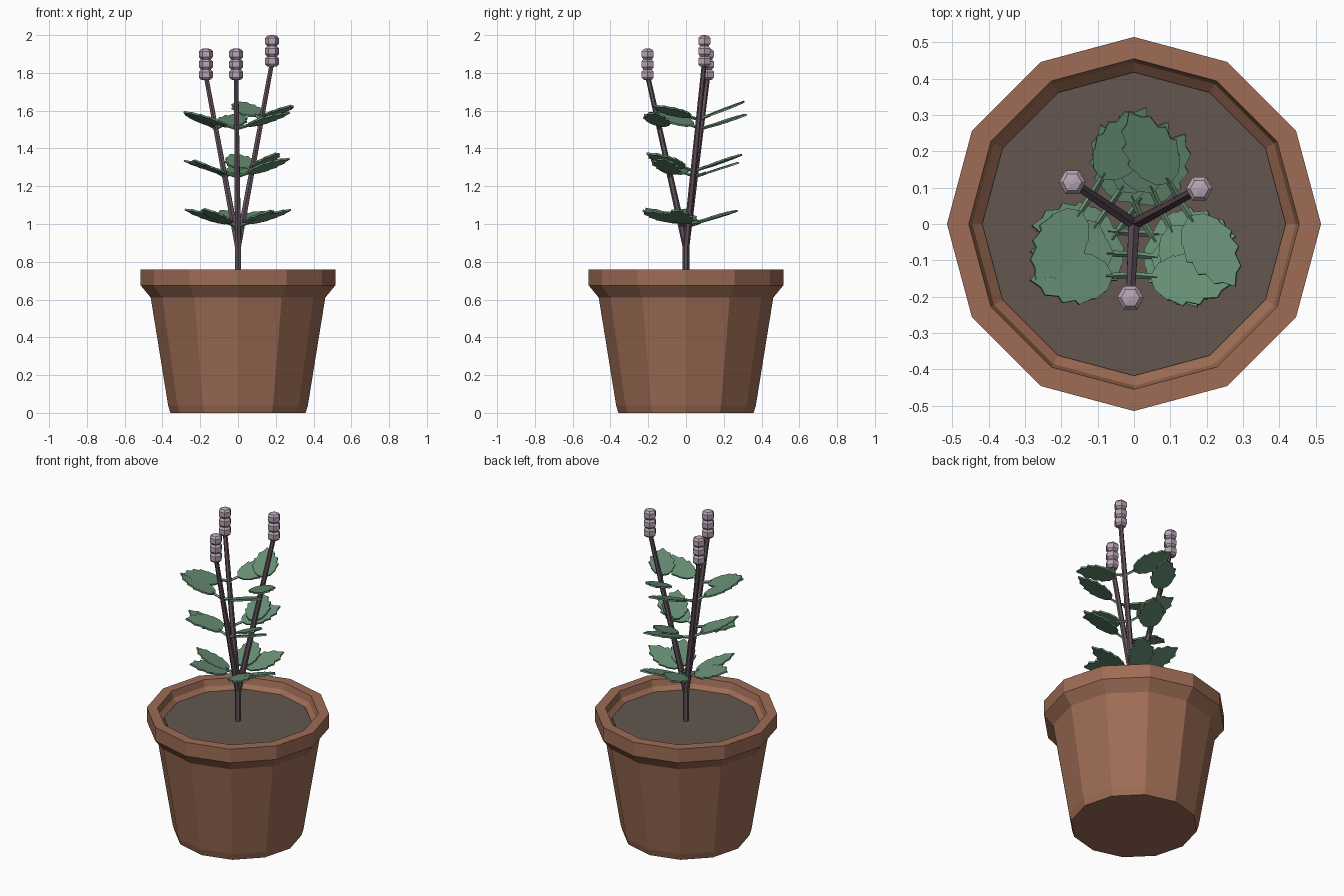
import bpy, bmesh, math, random
from mathutils import Vector, Matrix

if "Cube" in bpy.data.objects:
    bpy.data.objects.remove(bpy.data.objects["Cube"])

random.seed(4)


def material(name, rgb):
    m = bpy.data.materials.new(name)
    m.diffuse_color = (*rgb, 1)
    m.use_nodes = True
    m.node_tree.nodes["Principled BSDF"].inputs["Base Color"].default_value = m.diffuse_color
    return m


TERRACOTTA = material("terracotta", (0.34, 0.15, 0.09))
SOIL = material("soil", (0.125, 0.095, 0.078))
BARK = material("purple_stem", (0.125, 0.085, 0.105))
GREEN = material("leaf_green", (0.14, 0.28, 0.18))
LILAC = material("pale_lilac", (0.48, 0.38, 0.46))


def finish(name, bm, mat):
    bmesh.ops.recalc_face_normals(bm, faces=bm.faces)
    me = bpy.data.meshes.new(name)
    bm.to_mesh(me)
    bm.free()
    me.materials.append(mat)
    ob = bpy.data.objects.new(name, me)
    bpy.context.collection.objects.link(ob)
    return ob


def lathe(bm, profile, sides, centre=(0, 0, 0), caps=True):
    """Stack rings of (radius, z) and cap both ends."""
    c = Vector(centre)
    rings = []
    for r, z in profile:
        rings.append([bm.verts.new(c + Vector((r * math.cos(a), r * math.sin(a), z)))
                      for a in (2 * math.pi * i / sides for i in range(sides))])
    for lo, hi in zip(rings, rings[1:]):
        for i in range(sides):
            j = (i + 1) % sides
            bm.faces.new((lo[i], lo[j], hi[j], hi[i]))
    if caps:
        bm.faces.new(rings[0])
        bm.faces.new(rings[-1])


def tube(bm, a, b, r1, r2, sides):
    """Tapered rod between two points."""
    a, b = Vector(a), Vector(b)
    rot = (b - a).to_track_quat('Z', 'Y').to_matrix().to_4x4()
    bmesh.ops.create_cone(bm, cap_ends=True, segments=sides, radius1=r1, radius2=r2,
                          depth=(b - a).length,
                          matrix=Matrix.Translation((a + b) / 2) @ rot)


# Pot: twelve-sided shell with a thick rim
bm = bmesh.new()
lathe(bm, [(0.358, 0), (0.37, 0.04), (0.462, 0.61), (0.515, 0.675), (0.515, 0.76),
           (0.455, 0.76), (0.445, 0.72), (0.415, 0.69)], 12)
finish("pot", bm, TERRACOTTA)

# Soil disc
bm = bmesh.new()
lathe(bm, [(0.41, 0.67), (0.418, 0.70)], 12)
finish("soil", bm, SOIL)

# Trunk
FORK = Vector((0, 0, 0.88))
bm = bmesh.new()
tube(bm, (0, 0, 0.69), FORK + Vector((0, 0, 0.03)), 0.018, 0.018, 6)
finish("trunk", bm, BARK)


def add_leaf(bm, base, yaw, tilt, roll):
    """Petiole and serrated flat blade, built along local x."""
    mat = (Matrix.Translation(base) @ Matrix.Rotation(yaw, 4, 'Z')
           @ Matrix.Rotation(-tilt, 4, 'Y') @ Matrix.Rotation(roll, 4, 'X'))
    tube(bm, base, mat @ Vector((0.075, 0, 0)), 0.009, 0.008, 4)
    start, length, width, n = 0.055, 0.24, 0.074, 10
    side = []
    for i in range(1, n):
        t = i / n
        w = width * math.sin(math.pi * t ** 0.8) ** 0.75
        tooth = i % 2 == 0
        side.append((start + length * t + (0.008 if tooth else -0.006),
                     w * (1.03 if tooth else 0.88)))
    outline = ([(start, 0)] + side + [(start + length, 0)]
               + [(x, -y) for x, y in reversed(side)])
    low = [bm.verts.new(mat @ Vector((x, y, -0.005))) for x, y in outline]
    top = [bm.verts.new(mat @ Vector((x, y, 0.005))) for x, y in outline]
    bm.faces.new(low)
    bm.faces.new(top)
    for i in range(len(low)):
        j = (i + 1) % len(low)
        bm.faces.new((low[i], low[j], top[j], top[i]))


# Three branches, each with three pairs of leaves and a beaded flower spike
TIPS = {"right": (0.18, 0.097, 1.855), "left": (-0.17, 0.115, 1.785),
        "front": (-0.01, -0.203, 1.785)}
for name, tip in TIPS.items():
    tip = Vector(tip)
    bm = bmesh.new()
    tube(bm, FORK, tip, 0.018, 0.013, 6)
    finish(name + "_branch", bm, BARK)

    # Leaves stand sideways from the branch
    heading = math.atan2(tip.y, tip.x)
    bm = bmesh.new()
    for t in (0.12, 0.41, 0.69):
        for s in (-1, 1):
            add_leaf(bm, FORK.lerp(tip, t), heading + s * math.radians(88 + random.uniform(-4, 4)),
                     math.radians(17 + random.uniform(-3, 3)),
                     math.radians(s * -10 + random.uniform(-4, 4)))
    finish(name + "_leaves", bm, GREEN)

    # Flower beads
    bm = bmesh.new()
    for k in range(3):
        lathe(bm, [(0.006, -0.029), (0.026, -0.027), (0.037, -0.015), (0.037, 0.015),
                   (0.026, 0.027), (0.006, 0.031)], 6, tip + Vector((0, 0, 0.006 + k * 0.054)))
    finish(name + "_flower", bm, LILAC)
